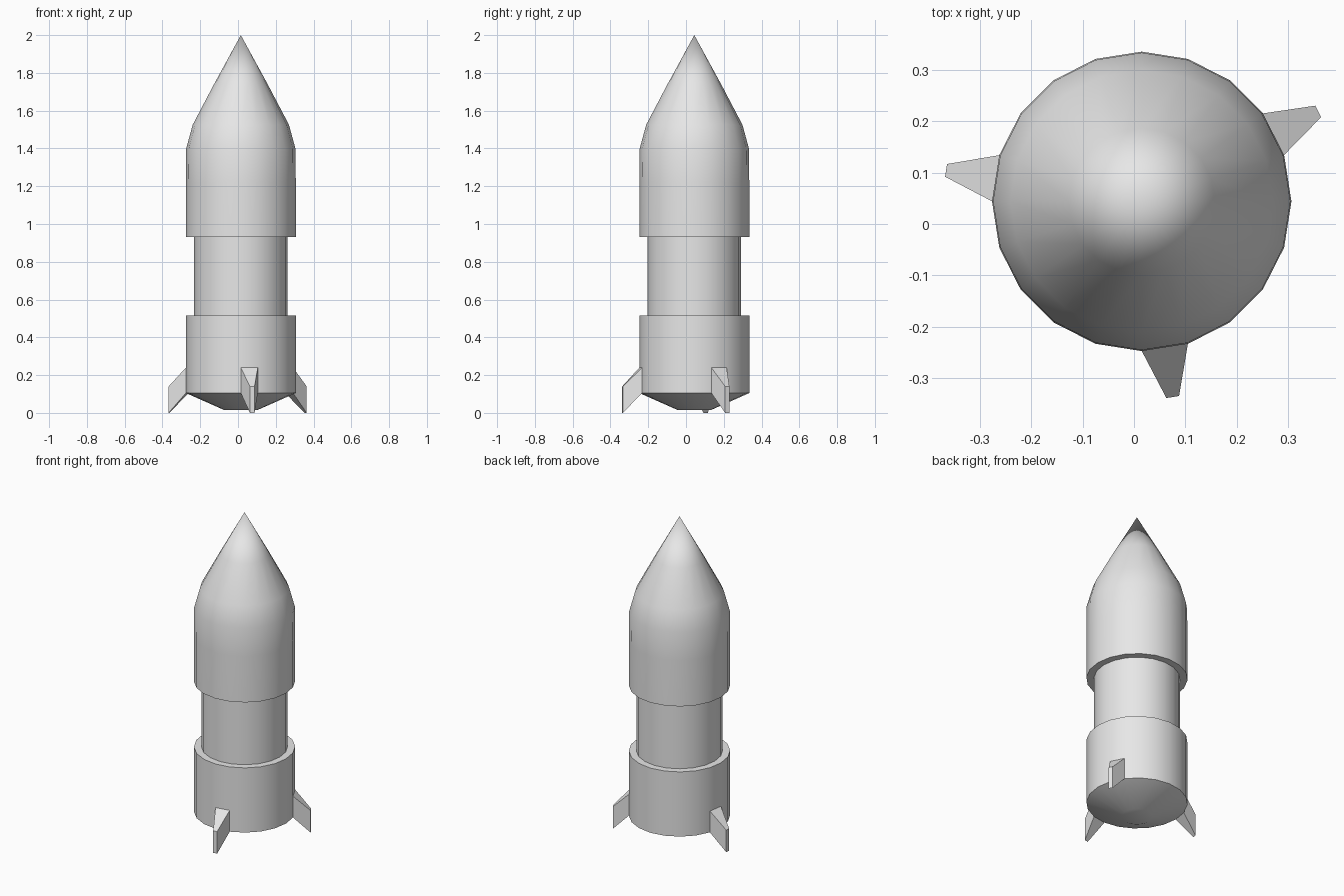
import bpy, bmesh, math
from mathutils import Matrix, Vector

if "Cube" in bpy.data.objects:
    bpy.data.objects.remove(bpy.data.objects["Cube"], do_unlink=True)

SIDES = 20
AXIS = Vector((0.015, 0.044, 0))

grey = bpy.data.materials.new("light grey")
grey.use_nodes = True
grey.diffuse_color = (0.8, 0.8, 0.8, 1)
grey.node_tree.nodes["Principled BSDF"].inputs["Base Color"].default_value = (0.8, 0.8, 0.8, 1)


def finish(bm, name, smooth):
    bmesh.ops.recalc_face_normals(bm, faces=bm.faces)
    mesh = bpy.data.meshes.new(name)
    bm.to_mesh(mesh)
    bm.free()
    mesh.materials.append(grey)
    ob = bpy.data.objects.new(name, mesh)
    bpy.context.collection.objects.link(ob)
    if smooth:
        bpy.ops.object.select_all(action='DESELECT')
        ob.select_set(True)
        bpy.context.view_layer.objects.active = ob
        bpy.ops.object.shade_smooth_by_angle(angle=math.radians(30))
    return ob


# Hull: one turned profile of (radius, height), from engine base to nose tip
profile = [(0.09, 0.016), (0.291, 0.105), (0.291, 0.515), (0.248, 0.515),
           (0.248, 0.93), (0.291, 0.93), (0.291, 1.22), (0.289, 1.40),
           (0.255, 1.525), (0.142, 1.74)]
bm = bmesh.new()
rings = []
for radius, height in profile:
    ring = []
    for i in range(SIDES):
        a = math.tau * i / SIDES
        ring.append(bm.verts.new(AXIS + Vector((radius * math.cos(a), radius * math.sin(a), height))))
    rings.append(ring)
for low, high in zip(rings, rings[1:]):
    for i in range(SIDES):
        j = (i + 1) % SIDES
        bm.faces.new((low[i], low[j], high[j], high[i]))
tip = bm.verts.new(AXIS + Vector((0, 0, 2)))
for i in range(SIDES):
    bm.faces.new((rings[-1][i], rings[-1][(i + 1) % SIDES], tip))
bm.faces.new(rings[0][::-1])
finish(bm, "rocket_hull", True)

# Fins: tapered wedges, each growing out of one side of the lower hull
fin_outline = [(0.287, 0.105), (0.385, 0.0), (0.385, 0.14), (0.287, 0.24)]
half_widths = [0.0455, 0.0125, 0.0125, 0.0455]
for name, angle in (("front_fin", -81), ("left_fin", 27), ("right_fin", 171)):
    bm = bmesh.new()
    sides = [[bm.verts.new((r, s * w, z)) for (r, z), w in zip(fin_outline, half_widths)]
             for s in (-1, 1)]
    bm.faces.new(sides[0])
    bm.faces.new(sides[1][::-1])
    for i in range(4):
        j = (i + 1) % 4
        bm.faces.new((sides[0][i], sides[1][i], sides[1][j], sides[0][j]))
    turn = Matrix.Translation(AXIS) @ Matrix.Rotation(math.radians(angle), 4, 'Z')
    bmesh.ops.transform(bm, matrix=turn, verts=bm.verts)
    finish(bm, name, False)
